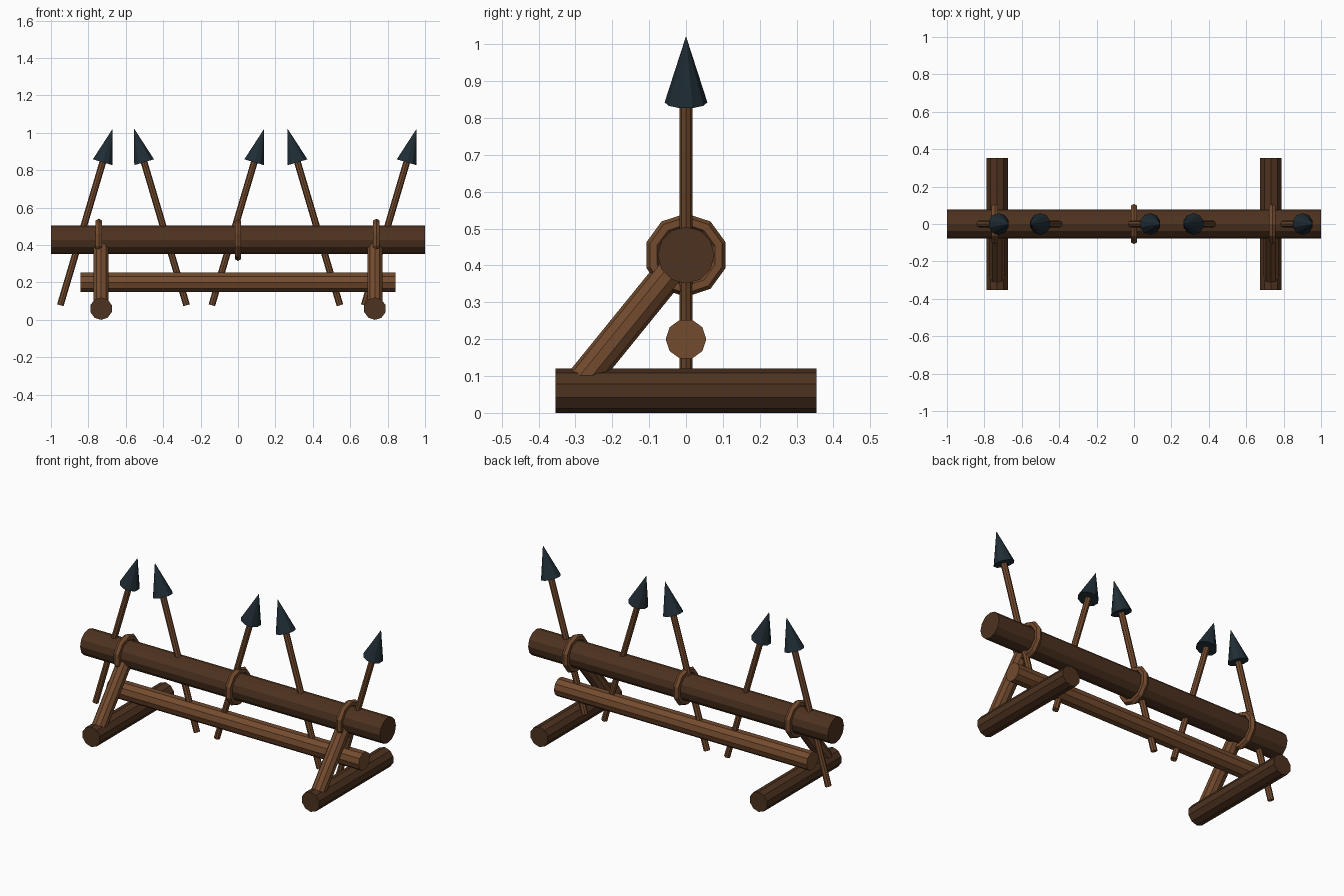
import bpy
import math
from mathutils import Vector, Matrix

cube = bpy.data.objects.get("Cube")
if cube:
    bpy.data.objects.remove(cube, do_unlink=True)


def material(name, rgb):
    m = bpy.data.materials.new(name)
    m.use_nodes = True
    m.diffuse_color = (*rgb, 1)
    m.node_tree.nodes["Principled BSDF"].inputs["Base Color"].default_value = (*rgb, 1)
    return m


DARK_WOOD = material("dark wood", (0.075, 0.032, 0.014))
LIGHT_WOOD = material("light wood", (0.17, 0.07, 0.027))
IRON = material("dark iron", (0.014, 0.026, 0.035))


def finish(name, mat):
    ob = bpy.context.object
    ob.name = ob.data.name = name
    ob.data.materials.append(mat)
    return ob


def pole(name, start, end, radius, mat, sides=10, tip=None, roll=0.0):
    """Faceted pole from start to end; tip is the radius at the end."""
    a, b = Vector(start), Vector(end)
    axis = (b - a).normalized()
    # Cross-section frame: the first side vertex lies along y where possible
    ref = Vector((0, 1, 0)) if abs(axis.y) < 0.9 else Vector((0, 0, 1))
    u = (ref - axis * ref.dot(axis)).normalized()
    rot = Matrix((u, axis.cross(u), axis)).transposed().to_4x4()
    bpy.ops.mesh.primitive_cone_add(vertices=sides, radius1=radius,
                                    radius2=radius if tip is None else tip,
                                    depth=(b - a).length)
    ob = finish(name, mat)
    # Primitive vertices start on local +y, so turn that onto the frame's u axis
    turn = Matrix.Rotation(roll - math.pi / 2, 4, "Z")
    ob.matrix_world = Matrix.Translation((a + b) / 2) @ rot @ turn
    return ob


LOG_Z = 0.428

# Horizontal beams
pole("main_log", (-1, 0, LOG_Z), (1, 0, LOG_Z), 0.077, DARK_WOOD, sides=12)
pole("lower_rail", (-0.843, 0, 0.2), (0.843, 0, 0.2), 0.055, LIGHT_WOOD)

# Feet and the sloping struts on the front side
for side, s in (("right", -1), ("left", 1)):
    x = 0.732 * s
    pole(side + "_foot", (x, -0.354, 0.06), (x, 0.354, 0.06), 0.06, DARK_WOOD)
    pole(side + "_strut", (x, -0.28, 0.09), (x, 0, 0.435), 0.043, LIGHT_WOOD)

# Binding rings around the log
for name, x in (("right", -0.744), ("middle", 0), ("left", 0.74)):
    bpy.ops.mesh.primitive_torus_add(
        major_segments=10, minor_segments=6, major_radius=0.093, minor_radius=0.02,
        location=(x, 0, LOG_Z), rotation=(0, math.pi / 2, 0))
    finish(name + "_binding", LIGHT_WOOD)

# Leaning spears: x of the middle, and the lean direction
for i, (x, lean) in enumerate(((-0.81, 1), (-0.415, -1), (0, 1), (0.405, -1), (0.815, 1)), 1):
    base = Vector((x - 0.14 * lean, 0, 0.078))
    tip = Vector((x + 0.14 * lean, 0, 1.022))
    neck = base.lerp(tip, 0.81)
    pole(f"spear_shaft_{i}", base, neck, 0.018, LIGHT_WOOD, sides=8)
    pole(f"spear_head_{i}", neck, tip, 0.058, IRON, tip=0.0)
